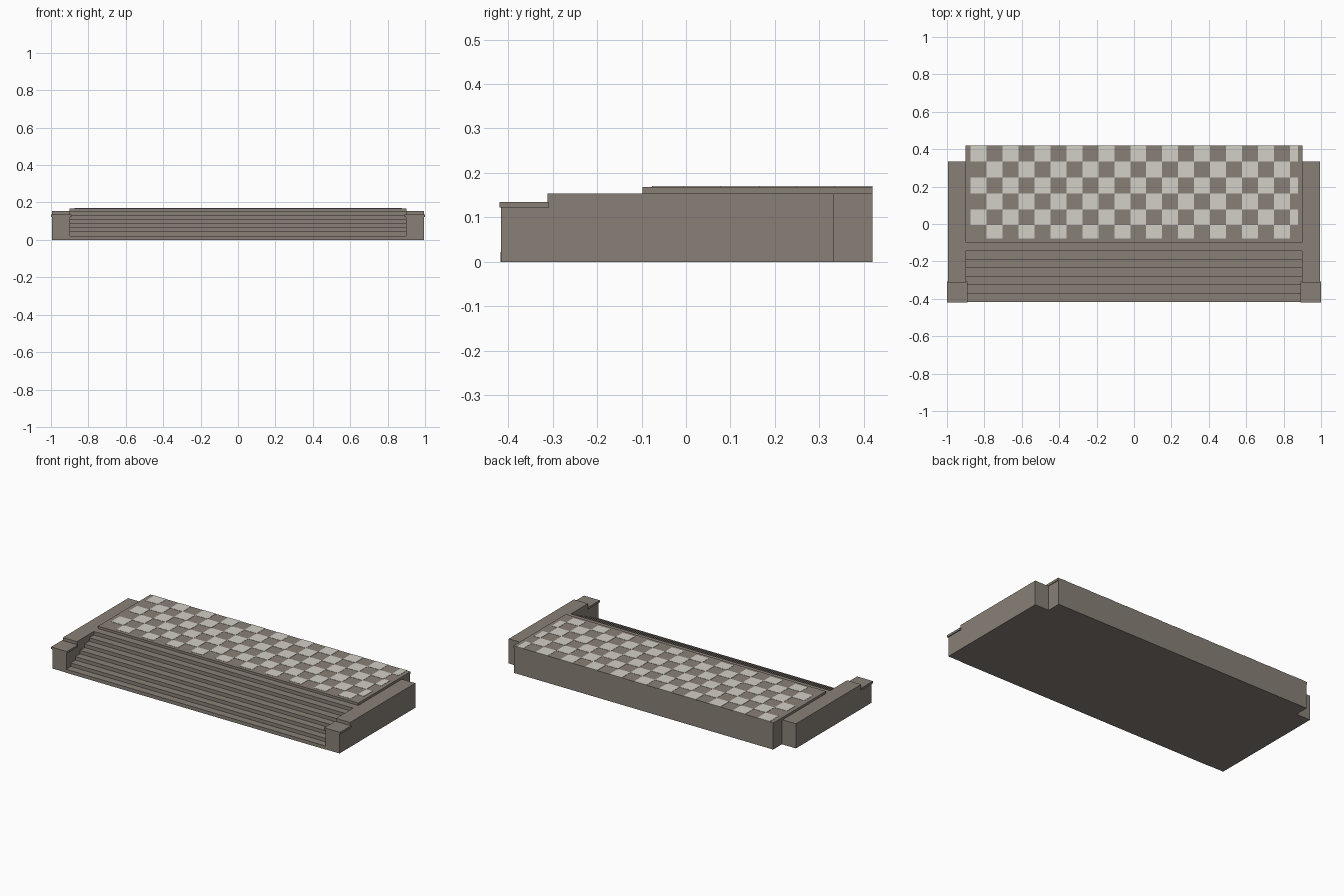
import bpy, bmesh

if "Cube" in bpy.data.objects:
    bpy.data.objects.remove(bpy.data.objects["Cube"])


def material(name, rgb):
    m = bpy.data.materials.new(name)
    m.diffuse_color = (*rgb, 1)
    m.use_nodes = True
    m.node_tree.nodes["Principled BSDF"].inputs["Base Color"].default_value = m.diffuse_color
    return m


STONE = material("brown stone", (0.250, 0.217, 0.186))
PALE = material("pale stone", (0.65, 0.63, 0.57))


def finish(name, bm, mat):
    bmesh.ops.recalc_face_normals(bm, faces=bm.faces)
    mesh = bpy.data.meshes.new(name)
    bm.to_mesh(mesh)
    bm.free()
    mesh.materials.append(mat)
    ob = bpy.data.objects.new(name, mesh)
    bpy.context.collection.objects.link(ob)
    return ob


def add_box(bm, x0, x1, y0, y1, z0, z1):
    vs = bmesh.ops.create_cube(bm, size=1)["verts"]
    for v in vs:
        v.co = (x0 if v.co.x < 0 else x1,
                y0 if v.co.y < 0 else y1,
                z0 if v.co.z < 0 else z1)


def box(name, *dims, mat=STONE):
    bm = bmesh.new()
    add_box(bm, *dims)
    return finish(name, bm, mat)


def extrude_x(name, profile, x0, x1):
    """Extrude a (y, z) outline from x0 to x1."""
    bm = bmesh.new()
    face = bm.faces.new([bm.verts.new((x0, y, z)) for y, z in profile])
    new = bmesh.ops.extrude_face_region(bm, geom=[face])["geom"]
    bmesh.ops.translate(bm, vec=(x1 - x0, 0, 0),
                        verts=[g for g in new if isinstance(g, bmesh.types.BMVert)])
    return finish(name, bm, STONE)


# Stairs and platform body in one stepped outline
FRONT, BACK = -0.418, 0.42
STEPS, RISE, RUN = 7, 0.022, 0.0457
outline = [(BACK, 0), (FRONT, 0)]
for i in range(STEPS):
    y = FRONT + i * RUN
    if i:
        outline.append((y, i * RISE))
    outline.append((y, (i + 1) * RISE))
outline.append((BACK, STEPS * RISE))
extrude_x("stairs_and_platform", outline, -0.897, 0.897)

# Deck slab on the platform
DECK_FRONT, DECK_TOP = FRONT + STEPS * RUN, 0.1685
box("deck_slab", -0.901, 0.901, DECK_FRONT, BACK, 0.154, DECK_TOP)

# Pale checker tiles, starting at the back left; last row and column are cut
TILE, LEFT, RIGHT, NEAR = 0.0853, -0.873, 0.876, -0.077
bm = bmesh.new()
for row in range(6):
    for col in range(21):
        if (row + col) % 2 == 0:
            x, y = LEFT + col * TILE, BACK - row * TILE
            add_box(bm, x, min(x + TILE, RIGHT), max(y - TILE, NEAR), y,
                    DECK_TOP - 0.001, 0.17)
finish("checker_tiles", bm, PALE)

# Side walls with a low front pier and a cap on each
wall = [(-0.416, 0), (0.333, 0), (0.333, 0.154), (-0.312, 0.154),
        (-0.312, 0.122), (-0.416, 0.122)]
for side, label in ((-1, "left"), (1, "right")):
    xa, xb = sorted((side * 0.897, side * 0.994))
    extrude_x(label + "_side_wall", wall, xa, xb)
    xa, xb = sorted((side * 0.891, side * 1.0))
    box(label + "_pier_cap", xa, xb, -0.42, -0.308, 0.122, 0.135)
